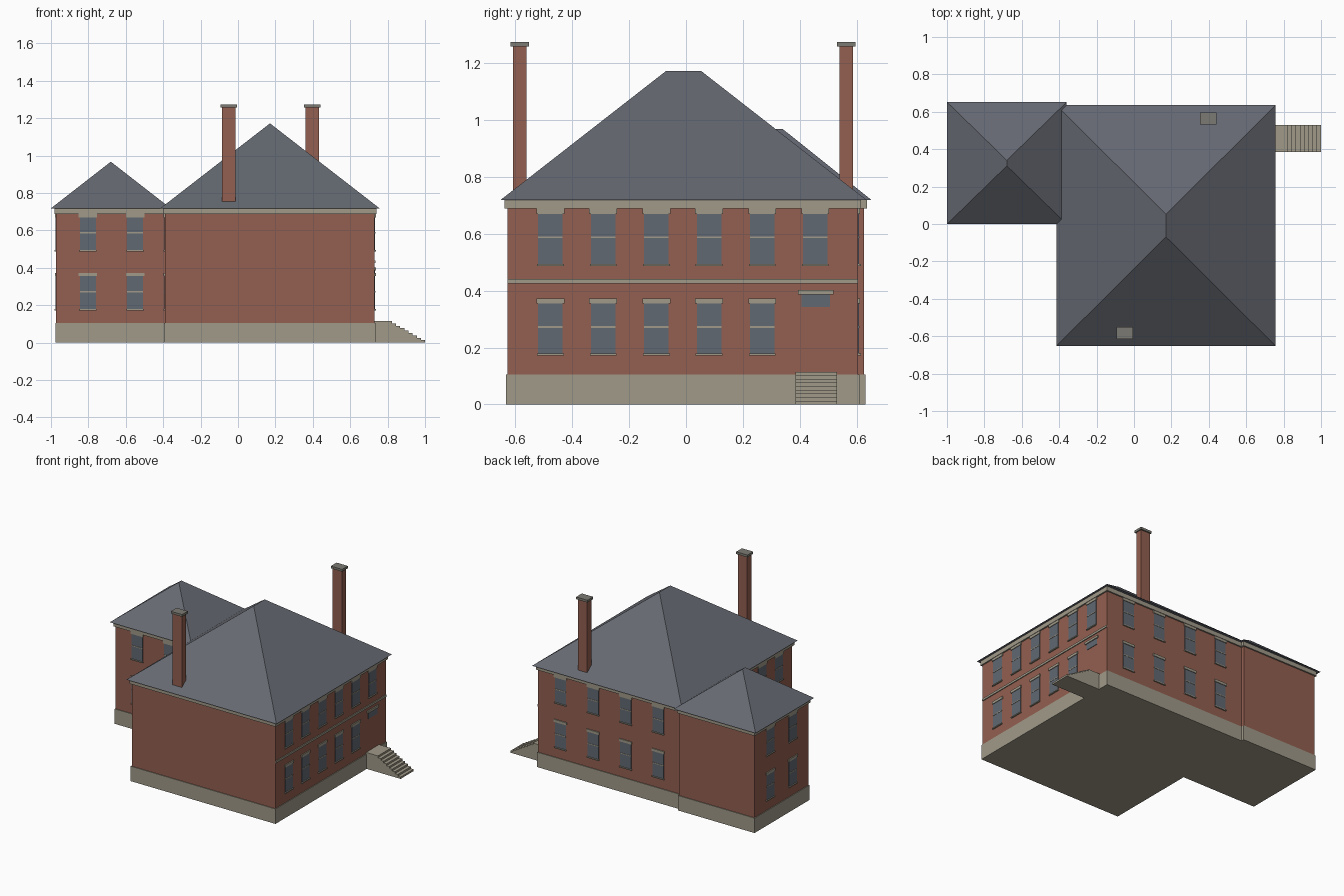
import bpy, bmesh
from mathutils import Vector

cube = bpy.data.objects.get("Cube")
if cube:
    bpy.data.objects.remove(cube)


def material(name, rgb):
    m = bpy.data.materials.new(name)
    m.use_nodes = True
    m.diffuse_color = (*rgb, 1)
    m.node_tree.nodes["Principled BSDF"].inputs["Base Color"].default_value = (*rgb, 1)
    return m


brick = material("red brick", (0.29, 0.115, 0.08))
stone = material("pale stone", (0.35, 0.32, 0.25))
slate = material("grey slate", (0.13, 0.14, 0.165))
glass = material("window glass", (0.12, 0.14, 0.17))
cap_grey = material("chimney cap grey", (0.2, 0.195, 0.17))


def finish(name, bm, mat):
    bmesh.ops.recalc_face_normals(bm, faces=bm.faces)
    mesh = bpy.data.meshes.new(name)
    bm.to_mesh(mesh)
    bm.free()
    mesh.materials.append(mat)
    bpy.context.collection.objects.link(bpy.data.objects.new(name, mesh))


def add_box(bm, lo, hi):
    verts = bmesh.ops.create_cube(bm, size=1)["verts"]
    lo, hi = Vector(lo), Vector(hi)
    for v in verts:
        v.co = (lo + hi) / 2 + v.co * (hi - lo)


def box(name, mat, rect, z0, z1, grow=0.0):
    x0, x1, y0, y1 = rect
    bm = bmesh.new()
    add_box(bm, (x0 - grow, y0 - grow, z0), (x1 + grow, y1 + grow, z1))
    finish(name, bm, mat)


def hip_roof(name, rect, z0, z1, half_ridge):
    x0, x1, y0, y1 = rect
    cx, cy = (x0 + x1) / 2, (y0 + y1) / 2
    bm = bmesh.new()
    a, b, c, d = [bm.verts.new((x, y, z0)) for x, y in ((x0, y0), (x1, y0), (x1, y1), (x0, y1))]
    e, f = [bm.verts.new((cx, cy + s * half_ridge, z1)) for s in (-1, 1)]
    for face in ((d, c, b, a), (a, b, e), (b, c, f, e), (c, d, f), (d, a, e, f)):
        bm.faces.new(face)
    finish(name, bm, slate)


# Main block and rear wing: plinth, brick walls, cornice, hipped roof
MAIN = (-0.39, 0.73, -0.627, 0.605)
WING = (-0.972, -0.385, 0.025, 0.626)
for label, rect in (("main", MAIN), ("wing", WING)):
    box(label + "_plinth", stone, rect, 0, 0.105, 0.005)
    box(label + "_walls", brick, rect, 0.1, 0.69)
    box(label + "_cornice", stone, rect, 0.688, 0.718, 0.01)
hip_roof("main_roof", (-0.415, 0.757, -0.652, 0.635), 0.718, 1.172, 0.061)
hip_roof("wing_roof", (-1.0, -0.36, -0.001, 0.652), 0.718, 0.967, 0.015)

# Chimneys with flat caps
for label, x, y in (("front", -0.049, -0.584), ("rear", 0.397, 0.563)):
    box(label + "_chimney", brick, (x - 0.036, x + 0.036, y - 0.023, y + 0.023), 0.7, 1.26)
    box(label + "_chimney_cap", cap_grey, (x - 0.044, x + 0.044, y - 0.032, y + 0.032), 1.257, 1.273)


def plate(bm, wall, normal, u, width, z0, z1, out):
    """Box on a wall plane; u runs along the wall."""
    if normal[0]:
        lo, hi = (wall, u - width / 2, z0), (wall + normal[0] * out, u + width / 2, z1)
    else:
        lo, hi = (u - width / 2, wall, z0), (u + width / 2, wall + normal[1] * out, z1)
    add_box(bm, [min(p) for p in zip(lo, hi)], [max(p) for p in zip(lo, hi)])


def window_set(label, wall, normal, openings):
    panes, trim = bmesh.new(), bmesh.new()
    for u, sill in openings:
        plate(panes, wall, normal, u, 0.086, sill, sill + 0.18, 0.003)
        plate(trim, wall, normal, u, 0.098, sill + 0.179, sill + 0.197, 0.007)
        plate(trim, wall, normal, u, 0.094, sill - 0.004, sill + 0.003, 0.009)
        plate(trim, wall, normal, u, 0.086, sill + 0.093, sill + 0.099, 0.005)
    finish(label + "_window_panes", panes, glass)
    finish(label + "_window_trim", trim, stone)


# Two storeys of sash windows on each facade
LOW, HIGH = 0.176, 0.491
side = [-0.476, -0.291, -0.104, 0.081, 0.268, 0.454]


def grid(columns):
    return [(u, z) for u in columns for z in (LOW, HIGH)]


window_set("entrance_side", MAIN[1], (1, 0), grid(side[:5]) + [(side[5], HIGH)])
window_set("far_side", MAIN[0], (-1, 0), grid(side[:3]))
window_set("back", MAIN[3], (0, 1), grid([0.555, 0.3, 0.045, -0.207]))
window_set("wing_front", WING[2], (0, -1), grid([-0.803, -0.55]))
window_set("wing_side", WING[0], (-1, 0), grid([0.45, 0.2]))

# Entrance transom with lintel, and belt course between storeys
bm = bmesh.new()
plate(bm, MAIN[1], (1, 0), 0.456, 0.1, 0.343, 0.388, 0.003)
finish("entrance_transom", bm, glass)
bm = bmesh.new()
plate(bm, MAIN[1], (1, 0), 0.456, 0.125, 0.386, 0.402, 0.009)
finish("entrance_lintel", bm, stone)
bm = bmesh.new()
plate(bm, MAIN[1], (1, 0), -0.011, 1.232, 0.425, 0.44, 0.006)
finish("belt_course", bm, stone)

# Entrance steps: stepped side profile extruded across the width
STEPS, TOP, START, END = 9, 0.115, 0.823, 1.0
rise, run = TOP / STEPS, (END - START) / (STEPS - 1)
profile = [(MAIN[1], 0), (MAIN[1], TOP)]
for i in range(STEPS - 1):
    x, z = START + i * run, TOP - i * rise
    profile += [(x, z), (x, z - rise)]
profile += [(END, rise), (END, 0)]
bm = bmesh.new()
face = bm.faces.new([bm.verts.new((x, 0.385, z)) for x, z in profile])
moved = bmesh.ops.extrude_face_region(bm, geom=[face])["geom"]
bmesh.ops.translate(bm, vec=(0, 0.145, 0), verts=[g for g in moved if isinstance(g, bmesh.types.BMVert)])
finish("entrance_steps", bm, stone)
